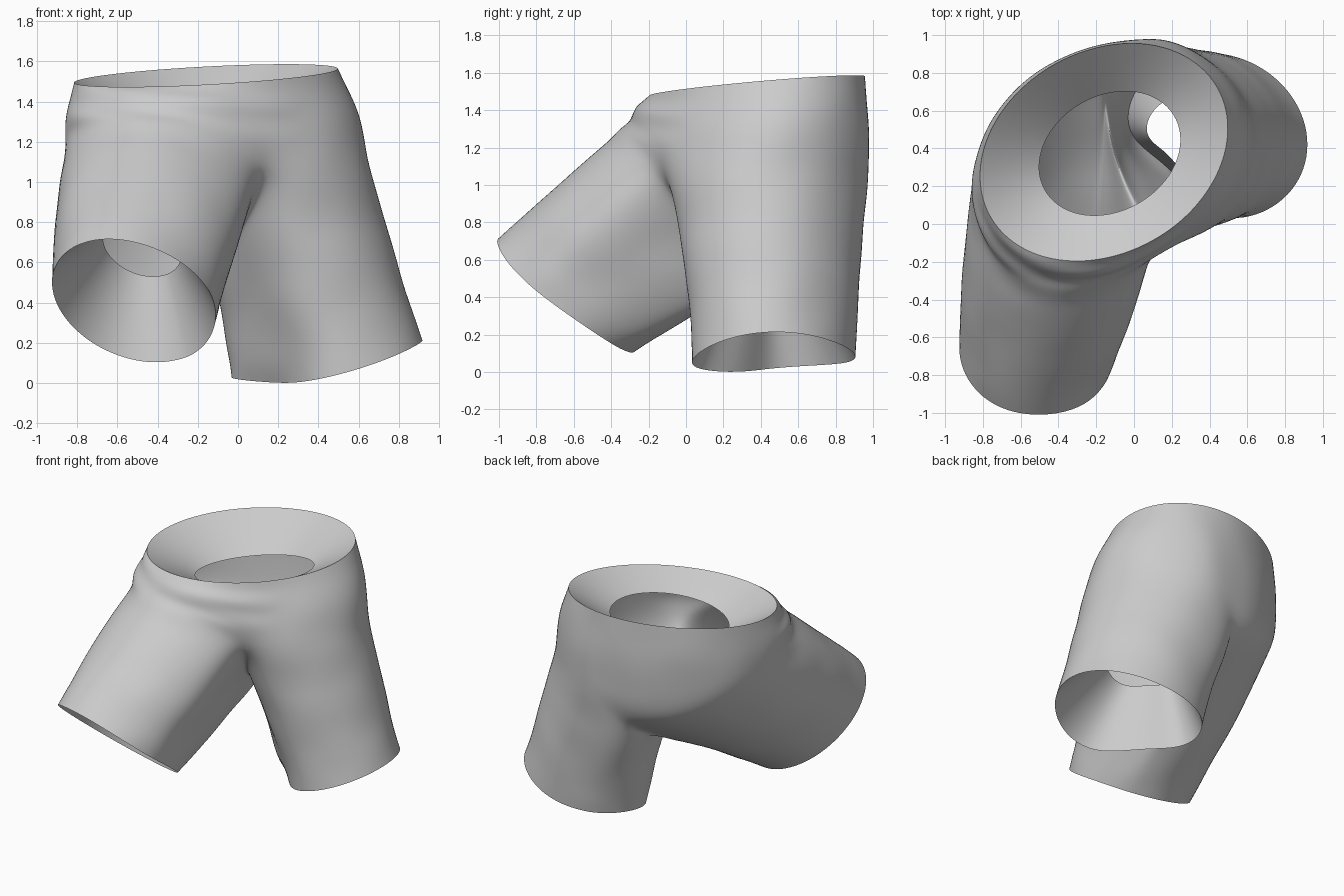
import bpy
import bmesh
from math import sin, cos, pi
from mathutils import Vector, noise

if "Cube" in bpy.data.objects:
    bpy.data.objects.remove(bpy.data.objects["Cube"], do_unlink=True)

# One plain cloth colour
cloth = bpy.data.materials.new("grey_cloth")
cloth.use_nodes = True
cloth.diffuse_color = (0.6, 0.6, 0.6, 1)
cloth.node_tree.nodes["Principled BSDF"].inputs["Base Color"].default_value = (0.6, 0.6, 0.6, 1)

LEFT_SEGMENTS, RIGHT_SEGMENTS, CROTCH_SEGMENTS = 14, 18, 10


def spread(start, end, count):
    """Evenly spaced values, both ends included."""
    return [start + (end - start) * i / count for i in range(count + 1)]


def smooth_path(points, count):
    """Sample a smooth curve through the control points."""
    points = [Vector(p) for p in points]
    padded = [points[0]] + points + [points[-1]]
    samples = []
    for s in spread(0, len(points) - 1, count):
        k = min(int(s), len(points) - 2)
        t = s - k
        a, b, c, d = padded[k:k + 4]
        samples.append(b + (c - a) * (t / 2)
                       + (a * 2 - b * 5 + c * 4 - d) * (t * t / 2)
                       + (b * 3 - a - c * 3 + d) * (t ** 3 / 2))
    return samples


def waist_point(a):
    return Vector((-0.16 + 0.66 * cos(a), 0.38 + 0.58 * sin(a + 0.22),
                   1.53 + 0.035 * cos(a) + 0.045 * sin(a)))


def left_hem_point(a):
    # The front inner corner is flattened towards the other leg
    pull = 0.1 * max(0, cos(a - 3.93)) ** 6
    return Vector((0.44 + 0.485 * cos(a) + pull,
                   0.465 + 0.445 * sin(a) - 0.045 * cos(a) + pull,
                   0.09 + 0.095 * cos(a) + 0.03 * sin(a) + 0.03 * cos(2 * a)))


def right_hem_point(a):
    # The front inner corner is pushed out
    corner = max(0, cos(a - 0.6)) ** 4
    return Vector((-0.525 + 0.405 * cos(a) + 0.02 * corner,
                   -0.64 - 0.33 * sin(a - 0.2) - 0.07 * cos(a - 0.7) - 0.04 * corner,
                   0.41 + 0.31 * sin(a - 0.3)))


def add_ring(bm, points):
    return [bm.verts.new(p) for p in points]


def loft(bm, upper, lower):
    """Join two closed rings with quads."""
    for i in range(len(upper)):
        j = (i + 1) % len(upper)
        bm.faces.new((upper[i], lower[i], lower[j], upper[j]))


def tube(bm, first, points, steps, bulge=0.0):
    """Loft from an existing ring of vertices to a ring of target points."""
    starts = [v.co.copy() for v in first]
    middle = sum(starts, Vector()) / len(starts)
    ring = first
    for t in spread(0, 1, steps)[1:]:
        placed = []
        for start, end in zip(starts, points):
            out = start - middle
            out.z = 0
            placed.append(start.lerp(end, t) + out.normalized() * bulge * sin(pi * t))
        following = add_ring(bm, placed)
        loft(bm, ring, following)
        ring = following
    return ring


def finish(bm, name):
    mesh = bpy.data.meshes.new(name)
    bm.to_mesh(mesh)
    bm.free()
    mesh.materials.append(cloth)
    for face in mesh.polygons:
        face.use_smooth = True
    part = bpy.data.objects.new(name, mesh)
    bpy.context.collection.objects.link(part)
    subdivision = part.modifiers.new("soft_cloth", "SUBSURF")
    subdivision.levels = subdivision.render_levels = 2


# Ring profiles: waist, hips, crotch seam and both hems
waist = [waist_point(a) for a in spread(-1.1, 1.45, LEFT_SEGMENTS)[:-1]
         + spread(1.45, 2 * pi - 1.1, RIGHT_SEGMENTS)[:-1]]

front_seam = (0.16, -0.13, 1.1)
back_seam = (-0.12, 0.92, 0.8)
left_hip = [front_seam, (0.33, -0.06, 1.08), (0.53, 0.08, 1.1), (0.66, 0.36, 1.12),
            (0.6, 0.65, 1.1), (0.39, 0.88, 1.05), (0.14, 0.98, 0.98), back_seam]
right_hip = [back_seam, (-0.42, 0.83, 0.86), (-0.66, 0.65, 0.98), (-0.82, 0.4, 1.1),
             (-0.86, 0.14, 1.18), (-0.79, -0.13, 1.25), (-0.5, -0.33, 1.31),
             (-0.13, -0.31, 1.25), front_seam]
hips = smooth_path(left_hip, LEFT_SEGMENTS)[:-1] + smooth_path(right_hip, RIGHT_SEGMENTS)[:-1]

crotch = []
for s in spread(0, 1, CROTCH_SEGMENTS)[1:-1]:
    sag = sin(pi * s) ** 0.7
    crotch.append(Vector(front_seam).lerp(Vector(back_seam), s) - Vector((0.13, 0, 0.32)) * sag)

left_hem = [left_hem_point(a) for a in spread(-2.1, 2.1, LEFT_SEGMENTS)
            + spread(2.1, 2 * pi - 2.1, CROTCH_SEGMENTS)[1:-1]]
right_hem = [right_hem_point(a) for a in spread(2 * pi - 0.9, 0.5, RIGHT_SEGMENTS)
             + spread(0.5, -0.9, CROTCH_SEGMENTS)[1:-1]]

# Shorts: pelvis splits at the crotch seam into a straight and a raised leg
bm = bmesh.new()
hip_ring = tube(bm, add_ring(bm, waist), hips, 6, bulge=0.025)
seam = add_ring(bm, crotch)
tube(bm, hip_ring[:LEFT_SEGMENTS + 1] + seam[::-1], left_hem, 10)
tube(bm, hip_ring[LEFT_SEGMENTS:] + hip_ring[:1] + seam, right_hem, 10, bulge=0.02)

# Soften the joins, then add loose folds away from the rims
inner = [v for v in bm.verts if not v.is_boundary]
for _ in range(2):
    bmesh.ops.smooth_vert(bm, verts=inner, factor=0.5,
                          use_axis_x=True, use_axis_y=True, use_axis_z=True)
bm.normal_update()
for v in inner:
    v.co += v.normal * (0.004 + 0.012 * noise.noise(v.co * 4))
    # Creases across the raised hip, just under the waistband
    if v.co.y < 0.05 and v.co.z > 1.2:
        v.co += v.normal * 0.012 * sin(v.co.z * 42 + v.co.x * 5)
finish(bm, "shorts")

# Linings: funnels that turn inward from each opening
for name, rim, scale, shift, tilt, opens_up in (
        ("waist_lining", waist, 0.57, (0.02, -0.01, -0.17), 0.07, True),
        ("left_leg_lining", left_hem, 0.5, (-0.12, -0.02, 0.42), 0, False),
        ("right_leg_lining", right_hem, 0.48, (0.01, 0.24, 0.28), 0, False)):
    bm = bmesh.new()
    centre = sum(rim, Vector()) / len(rim)
    outer = add_ring(bm, rim)
    inset = []
    for p in rim:
        arm = p - centre
        inset.append(centre + arm * scale + Vector(shift)
                     + Vector((0, 0, tilt * (arm.x - arm.y))))
    hole = add_ring(bm, inset)
    if opens_up:
        loft(bm, hole, outer)
    else:
        loft(bm, outer, hole)
    finish(bm, name)
